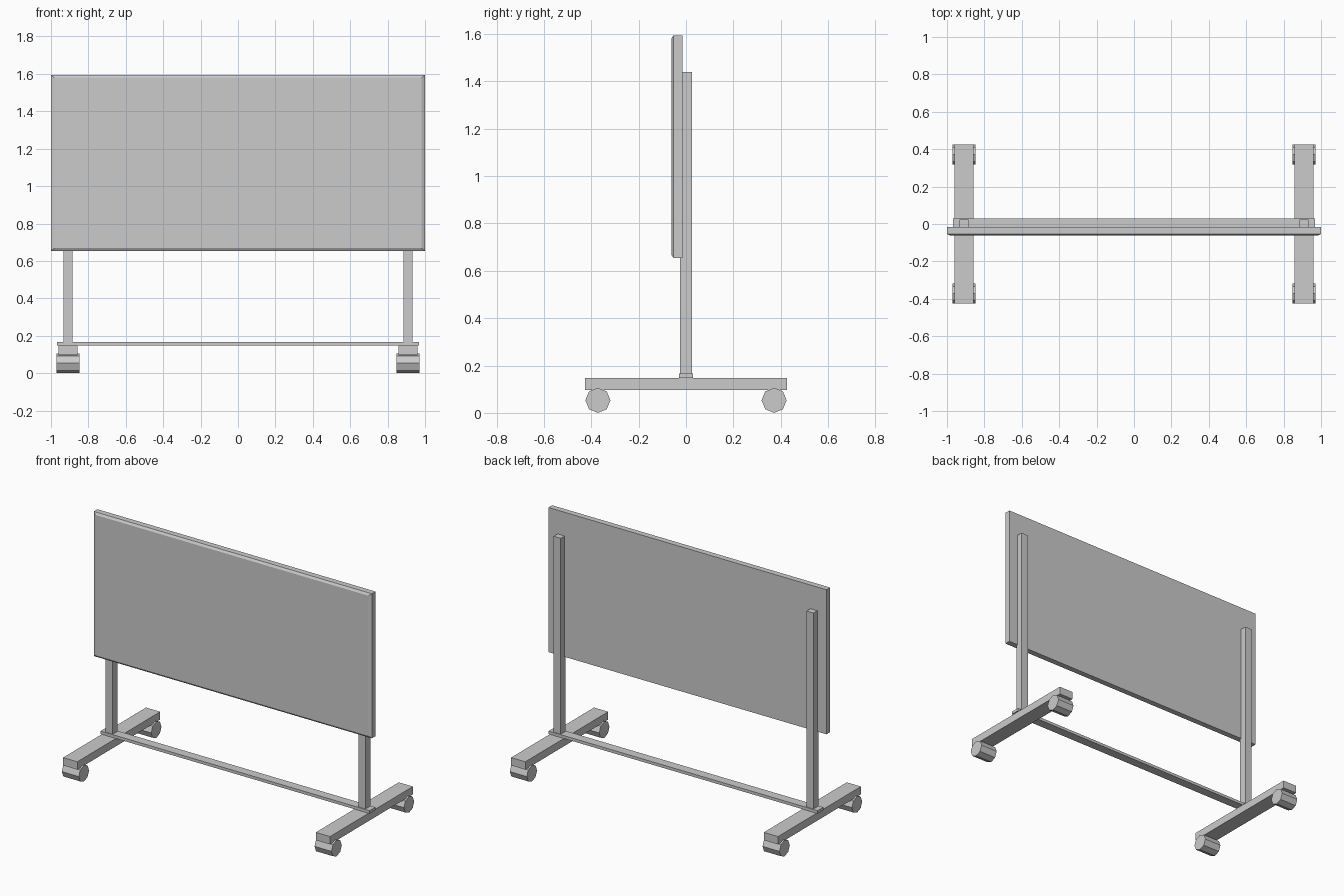
import bpy, bmesh
from math import pi
from mathutils import Matrix

if "Cube" in bpy.data.objects:
    bpy.data.objects.remove(bpy.data.objects["Cube"])


def finish(name, bm):
    bmesh.ops.recalc_face_normals(bm, faces=bm.faces)
    mesh = bpy.data.meshes.new(name)
    bm.to_mesh(mesh)
    bm.free()
    obj = bpy.data.objects.new(name, mesh)
    bpy.context.collection.objects.link(obj)
    return obj


def box_bm(x0, x1, y0, y1, z0, z1):
    bm = bmesh.new()
    centre = ((x0 + x1) / 2, (y0 + y1) / 2, (z0 + z1) / 2)
    size = (x1 - x0, y1 - y0, z1 - z0)
    bmesh.ops.create_cube(bm, size=1, matrix=Matrix.Translation(centre) @ Matrix.Diagonal((*size, 1)))
    return bm


def box(name, *bounds):
    return finish(name, box_bm(*bounds))


# Board panel with a shallow chamfer around its front face
bm = box_bm(-1, 1, -0.062, -0.015, 0.654, 1.594)
for v in bm.verts:
    if v.co.y < -0.05:
        v.co.x -= 0.018 if v.co.x > 0 else -0.018
        v.co.z -= 0.014 if v.co.z > 1 else -0.014
front = next(f for f in bm.faces if all(v.co.y < -0.05 for v in f.verts))
# Straight side rim behind the chamfer
back = next(f for f in bm.faces if all(v.co.y > -0.05 for v in f.verts))
for v in back.verts:
    v.co.y = -0.053
rim = bmesh.ops.extrude_face_region(bm, geom=[back])["geom"]
bmesh.ops.delete(bm, geom=[back], context='FACES_ONLY')
for v in (g for g in rim if isinstance(g, bmesh.types.BMVert)):
    v.co.y = -0.015
finish("board_panel", bm)

# Cross bar resting on both feet
box("cross_bar", -0.968, 0.968, -0.03, 0.03, 0.147, 0.166)

# Posts, feet and octagonal wheels on each side
for side, s in (("left", -1), ("right", 1)):
    x = 0.909 * s
    box(f"{side}_post", x - 0.025, x + 0.025, -0.025, 0.025, 0.147, 1.44)
    box(f"{side}_foot", x - 0.051, x + 0.051, -0.426, 0.426, 0.096, 0.147)
    for end, y in (("front", -0.372), ("back", 0.372)):
        bm = bmesh.new()
        bmesh.ops.create_cone(
            bm, cap_ends=True, segments=8, radius1=0.053, radius2=0.053, depth=0.122,
            matrix=Matrix.Translation((x, y, 0.053)) @ Matrix.Rotation(pi / 2, 4, 'Y'))
        finish(f"{side}_{end}_wheel", bm)
